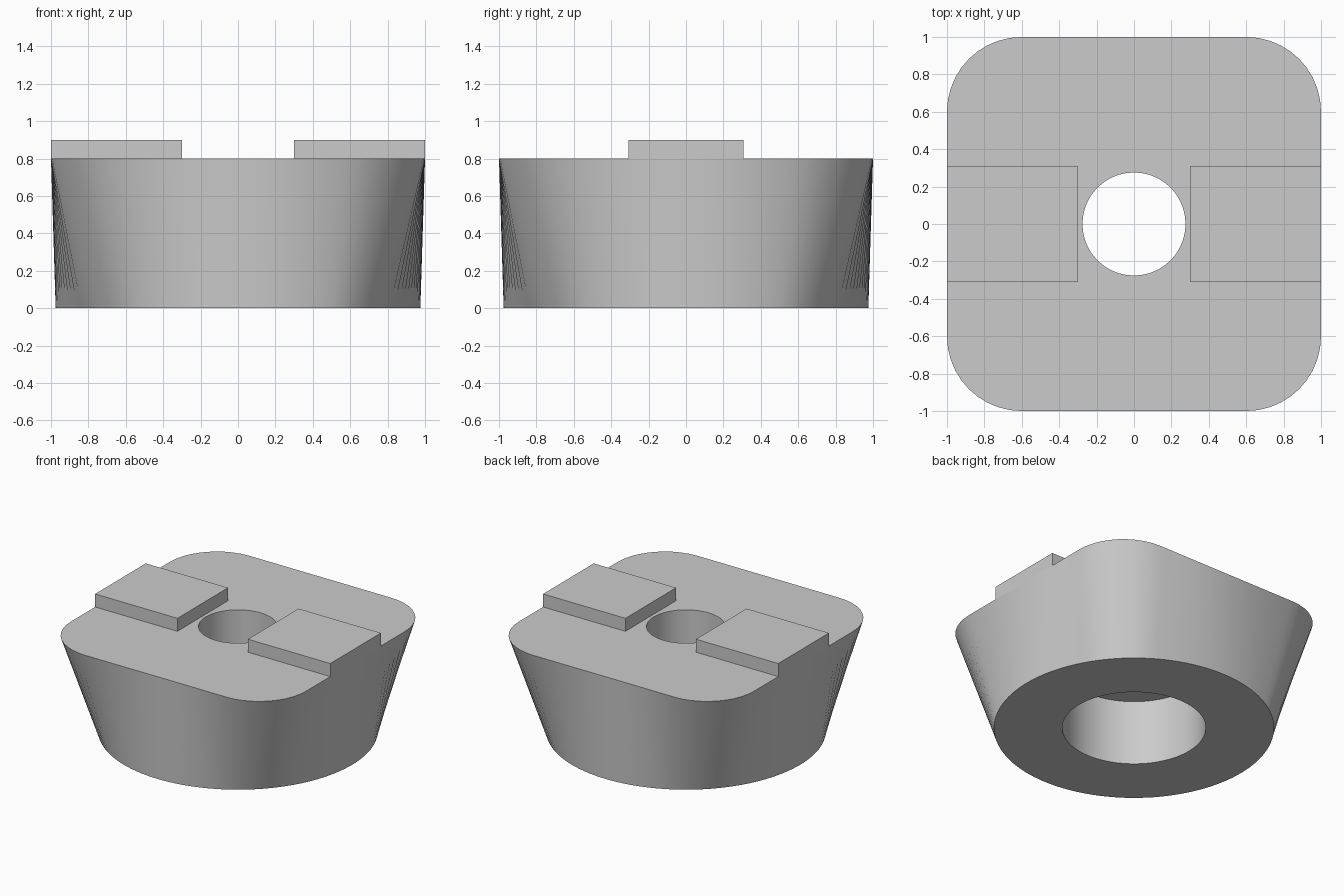
import bpy, bmesh
from math import sin, cos, pi, sqrt

SEGMENTS = 128
BODY_HEIGHT, TOTAL_HEIGHT = 0.8, 0.9
CORNER = 0.4

cube = bpy.data.objects.get("Cube")
if cube:
    bpy.data.objects.remove(cube)

# Single plain grey material
grey = bpy.data.materials.new("plain grey")
grey.use_nodes = True
colour = (0.6, 0.6, 0.6, 1)
grey.diffuse_color = colour
grey.node_tree.nodes["Principled BSDF"].inputs["Base Color"].default_value = colour


def circle(radius):
    return lambda a: radius


def rounded_square(a):
    """Distance from the centre to a rounded square's edge at angle a."""
    c, s = abs(cos(a)), abs(sin(a))
    inner = 1 - CORNER
    if min(c, s) / max(c, s) <= inner:
        return 1 / max(c, s)
    along = inner * (c + s)
    return along + sqrt(along ** 2 - 2 * inner ** 2 + CORNER ** 2)


def add_object(name, bm):
    bmesh.ops.recalc_face_normals(bm, faces=bm.faces)
    mesh = bpy.data.meshes.new(name)
    bm.to_mesh(mesh)
    bm.free()
    mesh.materials.append(grey)
    obj = bpy.data.objects.new(name, mesh)
    bpy.context.collection.objects.link(obj)
    return obj


# Body: round base lofted to a rounded square top, with a stepped through hole
sections = [
    (circle(0.975), 0),
    (rounded_square, BODY_HEIGHT),
    (circle(0.275), BODY_HEIGHT),
    (circle(0.275), 0.5),
    (circle(0.5), 0.5),
    (circle(0.5), 0),
]
bm = bmesh.new()
angles = [2 * pi * i / SEGMENTS for i in range(SEGMENTS)]
rings = [[bm.verts.new((r(a) * cos(a), r(a) * sin(a), z)) for a in angles]
         for r, z in sections]
for k, lower in enumerate(rings):
    upper = rings[(k + 1) % len(rings)]
    for i in range(SEGMENTS):
        j = (i + 1) % SEGMENTS
        bm.faces.new((lower[i], lower[j], upper[j], upper[i]))
body = add_object("tapered_body", bm)
bpy.context.view_layer.objects.active = body
body.select_set(True)
bpy.ops.object.shade_smooth_by_angle(angle=pi / 6)
body.select_set(False)

# Two rectangular lugs standing on the top face
for side, name in ((1, "left_lug"), (-1, "right_lug")):
    bm = bmesh.new()
    bmesh.ops.create_cube(bm, size=1)
    bmesh.ops.scale(bm, vec=(0.7, 0.615, TOTAL_HEIGHT - BODY_HEIGHT), verts=bm.verts)
    bmesh.ops.translate(bm, vec=(side * 0.65, 0, (TOTAL_HEIGHT + BODY_HEIGHT) / 2),
                        verts=bm.verts)
    add_object(name, bm)
